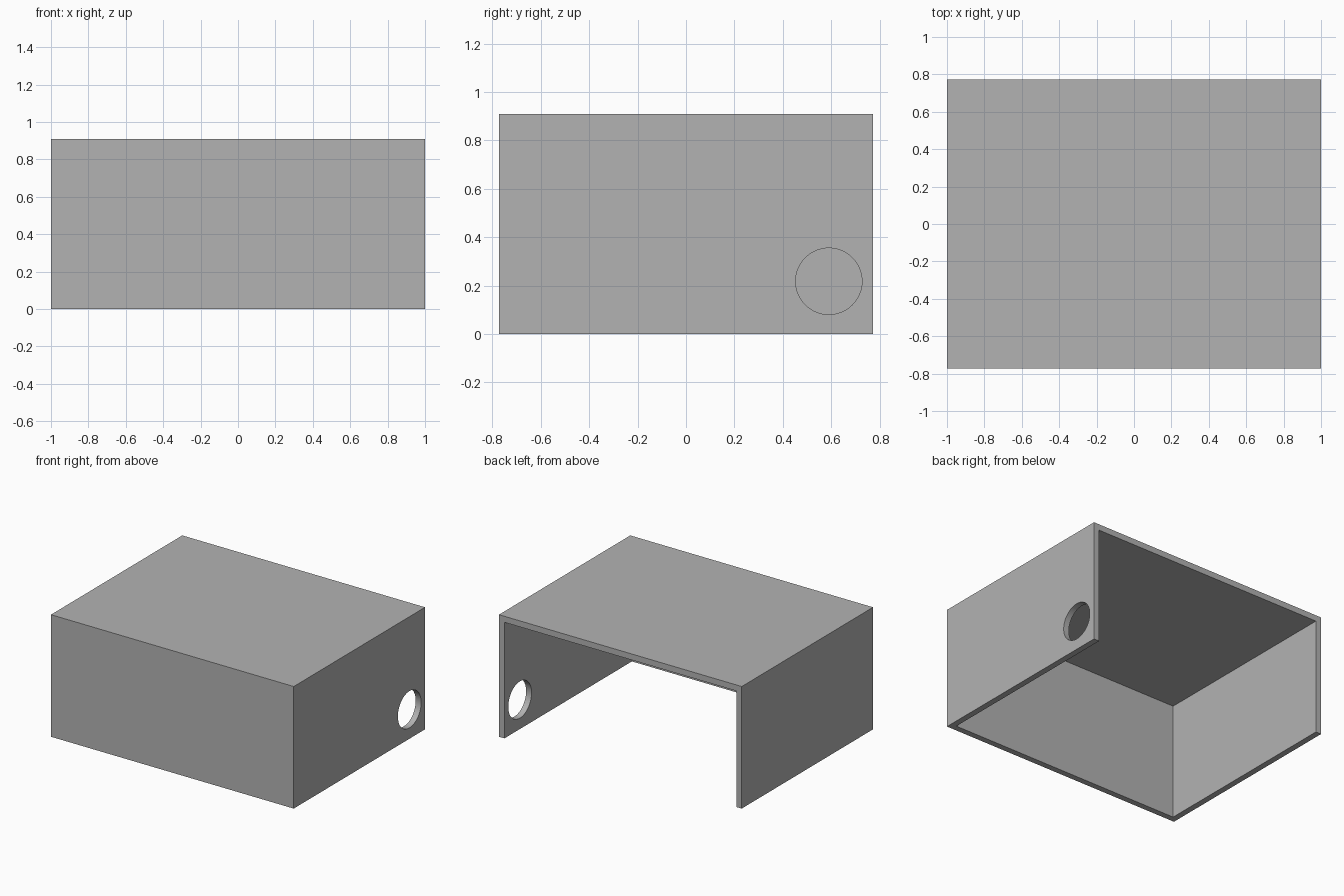
import bpy
import math

cube = bpy.data.objects.get("Cube")
if cube:
    bpy.data.objects.remove(cube, do_unlink=True)

WALL = 0.045
WIDTH, DEPTH, HEIGHT = 2.0, 1.545, 0.909

grey = bpy.data.materials.new("neutral grey")
grey.use_nodes = True
colour = (0.45, 0.45, 0.45, 1.0)
grey.diffuse_color = colour
grey.node_tree.nodes["Principled BSDF"].inputs["Base Color"].default_value = colour


def box(name, low, high):
    """Axis-aligned box between two corners."""
    centre = [(a + b) / 2 for a, b in zip(low, high)]
    bpy.ops.mesh.primitive_cube_add(size=1, location=centre)
    obj = bpy.context.object
    obj.name = name
    obj.scale = [b - a for a, b in zip(low, high)]
    bpy.ops.object.transform_apply(location=True, rotation=True, scale=True)
    obj.data.materials.append(grey)
    return obj


def cut(target, cutter):
    """Subtract the cutter from the target, then discard it."""
    cutter.hide_render = True
    mod = target.modifiers.new("cut", 'BOOLEAN')
    mod.operation = 'DIFFERENCE'
    mod.solver = 'EXACT'
    mod.object = cutter
    bpy.context.view_layer.objects.active = target
    bpy.ops.object.modifier_apply(modifier=mod.name)
    bpy.data.objects.remove(cutter, do_unlink=True)


# Cover: roof, front wall and two side walls
x, y = WIDTH / 2, DEPTH / 2
cover = box("cover", (-x, -y, 0), (x, y, HEIGHT))

# Hollow interior, open at the bottom and the back
cut(cover, box("interior_cutter", (-x + WALL, -y + WALL, -WALL),
               (x - WALL, y + WALL, HEIGHT - WALL)))

# Round port through the left wall, near the back
bpy.ops.mesh.primitive_cylinder_add(vertices=64, radius=0.137, depth=4 * WALL,
                                    location=(x - WALL / 2, 0.59, 0.218),
                                    rotation=(0, math.pi / 2, 0))
port_cutter = bpy.context.object
port_cutter.name = "port_cutter"
port_cutter.data.materials.append(grey)
cut(cover, port_cutter)

# Smooth port rim, crisp box edges
bpy.ops.object.select_all(action='DESELECT')
cover.select_set(True)
bpy.context.view_layer.objects.active = cover
bpy.ops.object.shade_smooth_by_angle(angle=math.radians(30))
